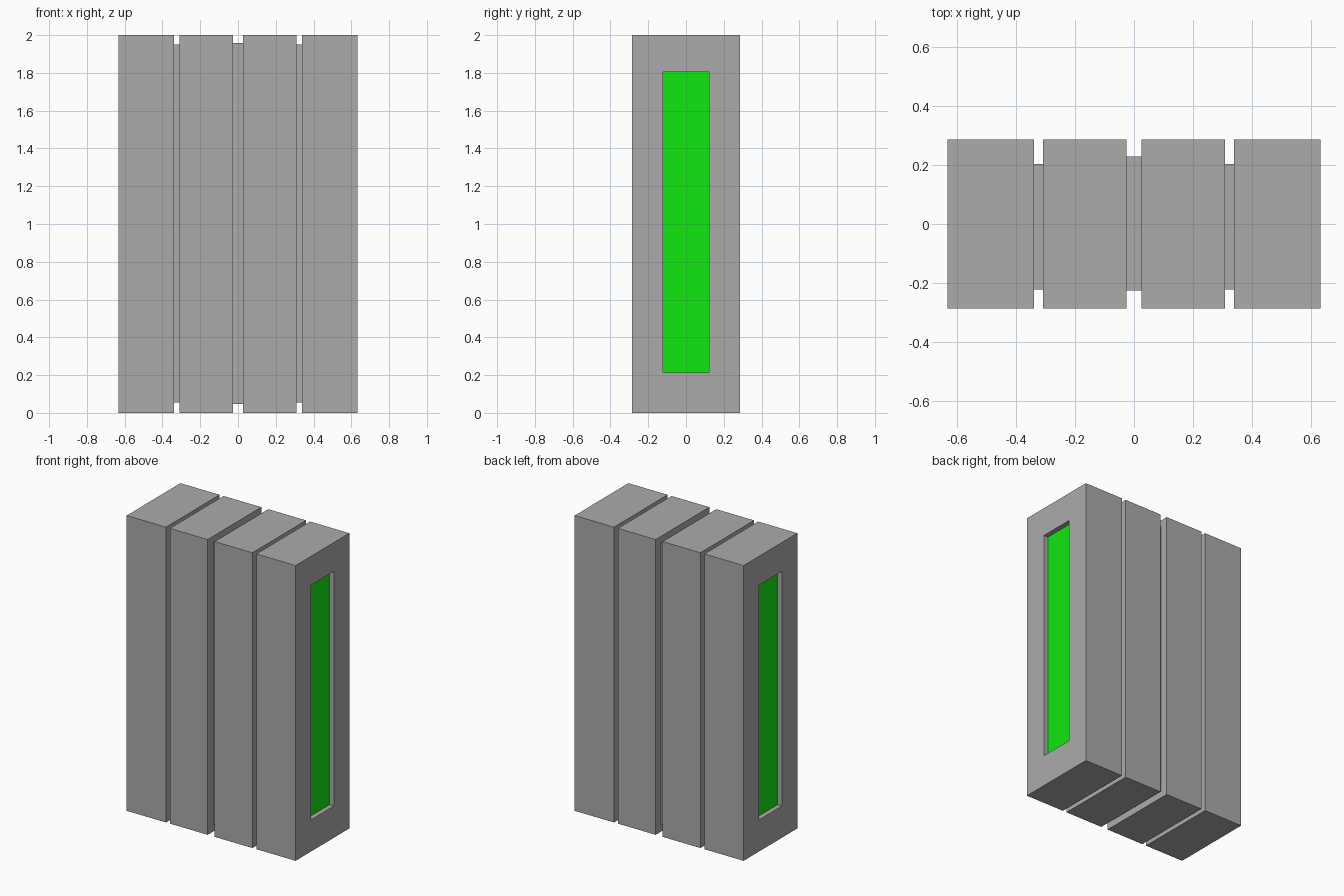
import bpy
import bmesh

old = bpy.data.objects.get("Cube")
if old:
    bpy.data.objects.remove(old, do_unlink=True)


def make_material(name, color):
    mat = bpy.data.materials.new(name)
    mat.use_nodes = True
    mat.diffuse_color = color
    mat.node_tree.nodes["Principled BSDF"].inputs["Base Color"].default_value = color
    return mat


GREY = make_material("grey_metal", (0.41, 0.41, 0.41, 1))
GREEN = make_material("bright_green", (0.005, 0.8, 0.005, 1))


def box(name, x, y, z, window=0):
    """Box from ranges; window = -1 or 1 recesses a green panel into that x end."""
    bm = bmesh.new()
    bmesh.ops.create_cube(bm, size=1)
    for v in bm.verts:
        v.co = [(r[0] + r[1]) / 2 + c * (r[1] - r[0]) for c, r in zip(v.co, (x, y, z))]
    if window:
        bm.normal_update()
        panel = next(f for f in bm.faces if f.normal.x * window > 0.9)
        # Outline the opening, then push it inwards
        bmesh.ops.inset_individual(bm, faces=[panel], thickness=0.1)
        for v in panel.verts:
            v.co.y = WINDOW_Y if v.co.y > 0 else -WINDOW_Y
            v.co.z = WINDOW_Z[1] if v.co.z > 1 else WINDOW_Z[0]
        panel = bmesh.ops.extrude_discrete_faces(bm, faces=[panel])["faces"][0]
        for v in panel.verts:
            v.co.x -= window * RECESS
        panel.material_index = 1
    mesh = bpy.data.meshes.new(name)
    bm.to_mesh(mesh)
    bm.free()
    mesh.materials.append(GREY)
    mesh.materials.append(GREEN)
    obj = bpy.data.objects.new(name, mesh)
    bpy.context.collection.objects.link(obj)
    return obj


WINDOW_Y, WINDOW_Z, RECESS = 0.122, (0.215, 1.804), 0.033
DEPTH, HEIGHT = (-0.287, 0.287), (0, 2)

# Four slabs and the thin side joints, mirrored about the centre
for side, sign in (("left", 1), ("right", -1)):
    def span(a, b):
        return sorted((sign * a, sign * b))

    box(side + "_end_slab", span(0.339, 0.633), DEPTH, HEIGHT, window=sign)
    box(side + "_inner_slab", span(0.026, 0.309), DEPTH, HEIGHT)
    box(side + "_joint", span(0.309, 0.339), (-0.222, 0.203), (0.055, 1.95))

# Wider joint in the middle
box("centre_joint", (-0.026, 0.026), (-0.225, 0.229), (0.046, 1.958))
